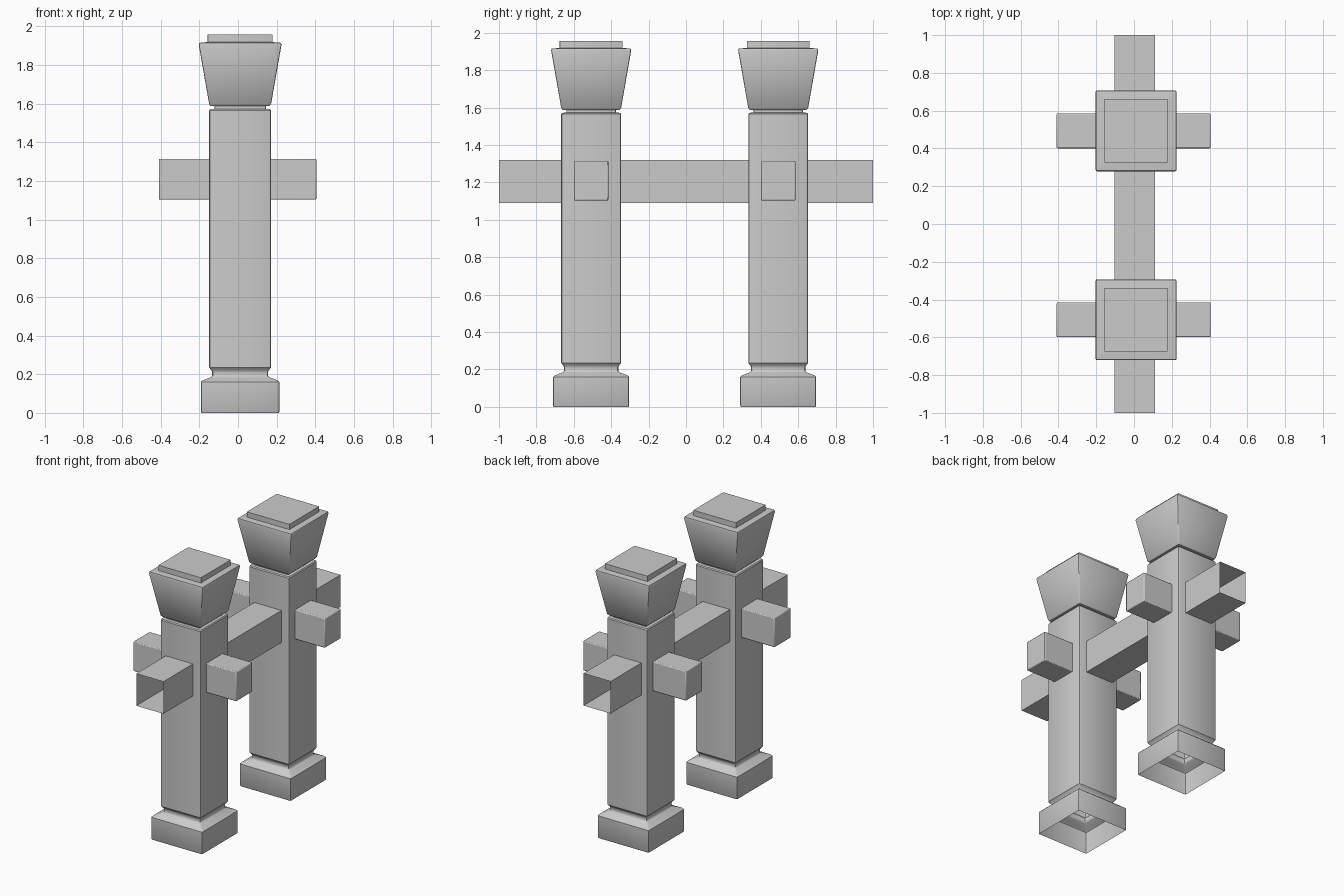
import bpy, bmesh, math

if "Cube" in bpy.data.objects:
    bpy.data.objects.remove(bpy.data.objects["Cube"])

POST_X = 0.011
POST_YS = (-0.507, 0.493)


def finish(name, bm, bevel=0.0):
    bmesh.ops.recalc_face_normals(bm, faces=bm.faces)
    mesh = bpy.data.meshes.new(name)
    bm.to_mesh(mesh)
    bm.free()
    ob = bpy.data.objects.new(name, mesh)
    bpy.context.collection.objects.link(ob)
    if bevel:
        mod = ob.modifiers.new("soft_edges", 'BEVEL')
        mod.width = bevel
        mod.segments = 2
    bpy.ops.object.select_all(action='DESELECT')
    bpy.context.view_layer.objects.active = ob
    ob.select_set(True)
    bpy.ops.object.shade_smooth_by_angle(angle=math.radians(35))
    return ob


def ring(bm, half, r, z):
    """Square ring with rounded corners."""
    verts = []
    for q in range(4):
        mid = math.radians(45 + 90 * q)
        cx = math.copysign(half - r, math.cos(mid))
        cy = math.copysign(half - r, math.sin(mid))
        for k in range(3):
            a = math.radians(90 * q + 45 * k)
            verts.append(bm.verts.new((cx + r * math.cos(a), cy + r * math.sin(a), z)))
    return verts


def square_loft(name, profile, loc, cap_top=False):
    bm = bmesh.new()
    rings = [ring(bm, *p) for p in profile]
    for lo, hi in zip(rings, rings[1:]):
        n = len(lo)
        for i in range(n):
            bm.faces.new((lo[i], lo[(i + 1) % n], hi[(i + 1) % n], hi[i]))
    if cap_top:
        bm.faces.new(rings[-1])
    ob = finish(name, bm)
    ob.location = loc
    return ob


def box(name, size, loc, open_ends=False, bevel=0.0):
    bm = bmesh.new()
    bmesh.ops.create_cube(bm, size=1)
    bmesh.ops.scale(bm, vec=size, verts=bm.verts)
    if open_ends:
        ends = [f for f in bm.faces if abs(f.normal.y) > 0.9]
        bmesh.ops.delete(bm, geom=ends, context='FACES_ONLY')
    ob = finish(name, bm, bevel)
    ob.location = loc
    return ob


# (half width, corner radius, z)
FOOT_AND_SHAFT = [
    (0.200, 0.006, 0.0), (0.203, 0.008, 0.006), (0.203, 0.008, 0.160),
    (0.195, 0.010, 0.168), (0.150, 0.012, 0.185), (0.145, 0.012, 0.193),
    (0.145, 0.012, 0.213), (0.150, 0.012, 0.222), (0.160, 0.012, 0.235),
    (0.160, 0.012, 1.565), (0.155, 0.010, 1.572), (0.133, 0.008, 1.573),
    (0.133, 0.008, 1.596)]
HEAD = [
    (0.133, 0.006, 1.587), (0.152, 0.006, 1.588), (0.160, 0.008, 1.597),
    (0.214, 0.008, 1.905), (0.211, 0.006, 1.915), (0.168, 0.003, 1.919),
    (0.168, 0.003, 1.957)]

# Two posts, each with a flared head and a short crossbar
for label, y in zip(("front", "back"), POST_YS):
    square_loft(label + "_post", FOOT_AND_SHAFT, (POST_X, y, 0))
    square_loft(label + "_head", HEAD, (POST_X, y, 0), cap_top=True)
    box(label + "_crossbar", (0.815, 0.184, 0.212), (-0.002, y, 1.209), bevel=0.006)

# Long hollow beam joining the posts
box("long_beam", (0.215, 2.0, 0.23), (0.003, 0, 1.205), open_ends=True)
